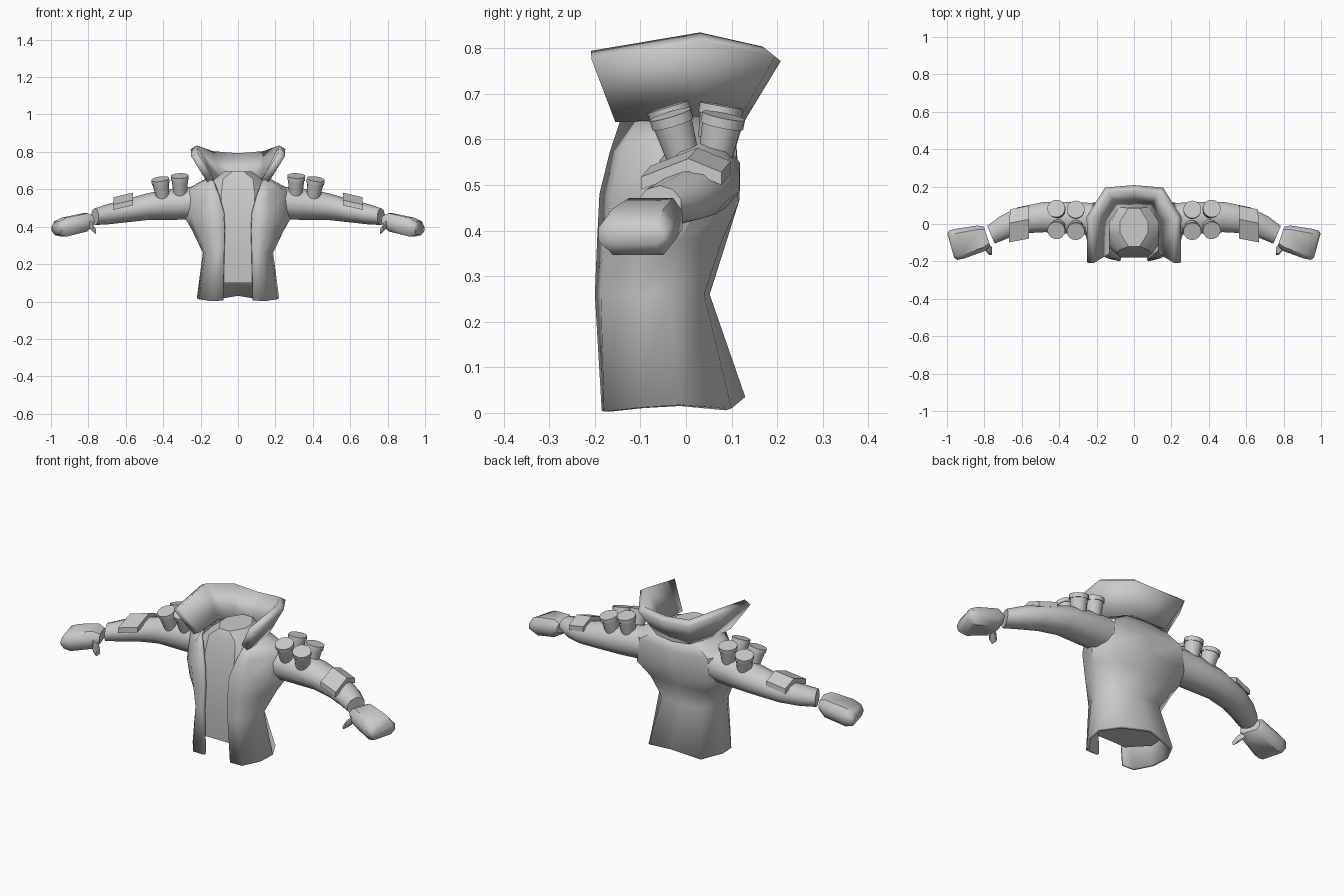
import bpy, bmesh, math
from mathutils import Vector

if "Cube" in bpy.data.objects:
    bpy.data.objects.remove(bpy.data.objects["Cube"])

grey = bpy.data.materials.new("cloth_grey")
grey.diffuse_color = (0.6, 0.6, 0.6, 1)
grey.use_nodes = True
grey.node_tree.nodes["Principled BSDF"].inputs["Base Color"].default_value = grey.diffuse_color


def loft(name, rings, closed=True, caps=True, mirror=False, thick=0, angle=35):
    """Skin a list of point rings into one object."""
    bm = bmesh.new()
    rows = [[bm.verts.new(p) for p in r] for r in rings]
    n = len(rows[0])
    for a, b in zip(rows, rows[1:]):
        for j in range(n if closed else n - 1):
            k = (j + 1) % n
            bm.faces.new((a[j], a[k], b[k], b[j]))
    if closed and caps:
        bm.faces.new(rows[0][::-1])
        bm.faces.new(rows[-1])
    if closed:
        bmesh.ops.recalc_face_normals(bm, faces=bm.faces)
    me = bpy.data.meshes.new(name)
    bm.to_mesh(me)
    bm.free()
    ob = bpy.data.objects.new(name, me)
    bpy.context.collection.objects.link(ob)
    me.materials.append(grey)
    bpy.ops.object.select_all(action='DESELECT')
    bpy.context.view_layer.objects.active = ob
    ob.select_set(True)
    bpy.ops.object.shade_smooth_by_angle(angle=math.radians(angle))
    if thick:
        s = ob.modifiers.new("thickness", 'SOLIDIFY')
        s.thickness, s.offset = thick, -1
    if mirror:
        ob.modifiers.new("mirror", 'MIRROR').use_mirror_merge = False
    return ob


def around(half):
    """Half section, front to back centre, completed on the other side."""
    return half + [(-x, y, z) for x, y, z in half[-2::-1]]


# Open coat body
coat = [
    [(.08, -.185, .005), (.15, -.18, .003), (.208, -.10, .012), (.22, -.01, .018), (.16, .10, .01), (0, .13, .035)],
    [(.075, -.20, .26), (.13, -.187, .26), (.175, -.11, .26), (.188, -.04, .26), (.12, .04, .26), (0, .052, .26)],
    [(.072, -.195, .38), (.15, -.18, .38), (.22, -.11, .38), (.245, -.01, .38), (.16, .08, .38), (0, .09, .38)],
    [(.078, -.19, .48), (.17, -.165, .47), (.25, -.09, .46), (.285, .02, .45), (.22, .115, .46), (0, .118, .47)],
    [(.105, -.168, .57), (.17, -.14, .58), (.25, -.06, .59), (.285, .03, .595), (.21, .11, .585), (0, .112, .57)],
    [(.135, -.143, .645), (.15, -.10, .655), (.16, -.06, .66), (.165, .0, .66), (.11, .09, .65), (0, .105, .645)],
]
loft("coat_body", [around(r) for r in coat], closed=False, thick=.016, angle=50)

# Flared stand-up collar
collar = [
    [(.165, -.155, .638), (.165, .02, .645), (.10, .115, .64), (0, .122, .63)],
    [(.25, -.207, .775), (.253, .04, .815), (.155, .195, .782), (0, .208, .772)],
]
loft("collar", [around(r) for r in collar], closed=False, thick=.04, angle=20)

# Shirt under the coat: half width, front y, back y, height, front panel half width
shirt = []
for w, f, b, z, p in [(.17, -.165, .075, .10, .085), (.155, -.18, .03, .26, .08),
                      (.20, -.178, .06, .38, .08), (.22, -.172, .09, .48, .085),
                      (.20, -.158, .09, .57, .09), (.125, -.14, .09, .655, .08),
                      (.075, -.12, .085, .695, .03)]:
    m = (f + b) / 2
    shirt.append([(p, f, z), (w, m - .03, z), (w, m + .03, z), (p, b, z),
                  (-p, b, z), (-w, m + .03, z), (-w, m - .03, z), (-p, f, z)])
loft("shirt", shirt)


# Sleeves: centre, half depth, half height, turn
def oval(c, ry, rz, turn, n=10):
    out = []
    for i in range(n):
        a = math.tau * (i + .5) / n
        d = ry * math.cos(a)
        out.append((c[0] + d * math.sin(turn), c[1] + d * math.cos(turn), c[2] + rz * math.sin(a)))
    return out


loft("sleeve", [oval((.20, .025, .53), .09, .088, 0), oval((.33, .033, .522), .09, .085, 0),
                oval((.48, .037, .508), .085, .072, .05), oval((.60, .02, .485), .076, .062, .3),
                oval((.69, -.015, .468), .066, .055, .45), oval((.765, -.058, .454), .054, .045, .4)],
     mirror=True, angle=50)

# Gloves: chamfered sections from wrist to fingertips
def block(x, yb, yf, zb, zt, skew):
    h, d = (zt - zb) * .3, (yb - yf) * .15
    pts = [(yf, zb + h), (yf + d, zb), (yb - d, zb), (yb, zb + h),
           (yb, zt - h), (yb - d, zt), (yf + d, zt), (yf, zt - h)]
    return [(x + skew * (y - yf) / (yb - yf), y, z) for y, z in pts]


loft("glove", [block(.768, -.015, -.118, .405, .458, .035), block(.80, -.008, -.145, .375, .472, .035),
               block(.91, -.025, -.185, .347, .448, .04), block(.945, -.035, -.192, .355, .43, .042),
               block(.962, -.05, -.18, .372, .408, .036)], mirror=True, angle=45)
loft("thumb", [block(.80, -.09, -.135, .40, .445, .0), block(.775, -.11, -.165, .372, .41, .0),
               block(.758, -.125, -.165, .36, .385, .0)], mirror=True)


# Shoulder canisters, tapered towards the sleeve
def disc(c, r, axis, n=14):
    q = axis.to_track_quat('Z', 'Y')
    return [c + q @ Vector((r * math.cos(math.tau * i / n), r * math.sin(math.tau * i / n), 0))
            for i in range(n)]


for label, top, foot in [("front_inner", (.312, -.04, .672), (.308, -.008, .57)),
                         ("front_outer", (.416, -.035, .655), (.402, -.005, .555)),
                         ("back_inner", (.312, .078, .675), (.308, .06, .57)),
                         ("back_outer", (.416, .083, .652), (.402, .062, .55))]:
    t, f = Vector(top), Vector(foot)
    ax = (t - f).normalized()
    rim = t - ax * .022
    loft("canister_" + label, [disc(f, .036, ax), disc(rim, .044, ax), disc(rim, .048, ax), disc(t, .048, ax)],
         mirror=True)

# Bent armour plate on each forearm
def strip(x, drop, shift):
    top = [(-.078, .542), (.025, .582), (.098, .552)]
    pts = top + [(y, z - .028) for y, z in top[::-1]]
    return [(x + .1 * -shift * (y + .08), y - shift * .08, z - drop) for y, z in pts]


loft("arm_plate", [strip(.562, 0, 0), strip(.668, .024, .25)], mirror=True, angle=15)
